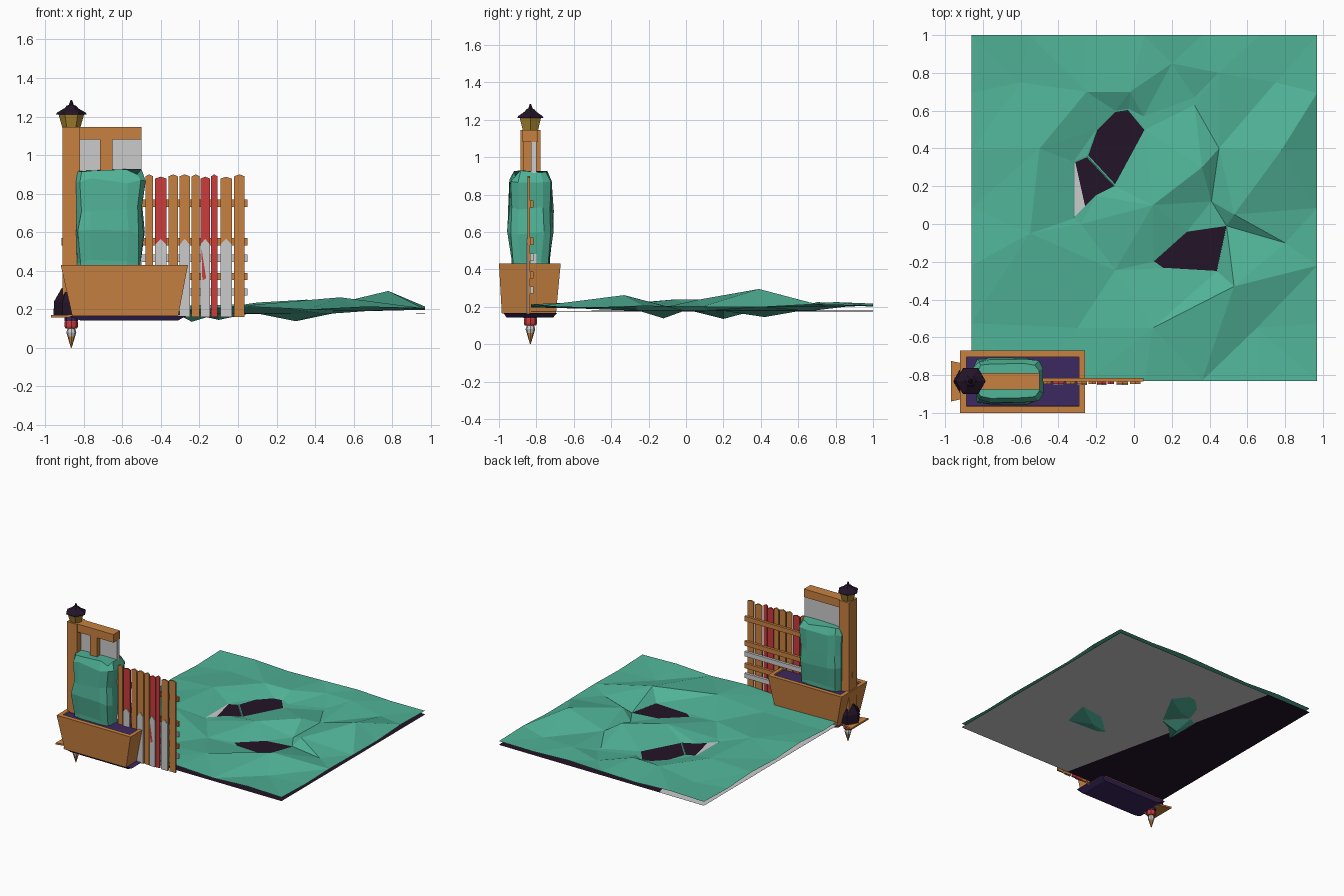
import bpy, bmesh, math, random
from mathutils import Vector
from mathutils.geometry import delaunay_2d_cdt

if "Cube" in bpy.data.objects:
    bpy.data.objects.remove(bpy.data.objects["Cube"])

random.seed(4)


def material(name, rgb):
    m = bpy.data.materials.new(name)
    m.diffuse_color = (*rgb, 1)
    m.use_nodes = True
    m.node_tree.nodes["Principled BSDF"].inputs["Base Color"].default_value = m.diffuse_color
    return m


GREEN = material("leaf", (.08, .45, .31))
WOOD = material("wood", (.58, .22, .053))
RED = material("red_paint", (.6, .045, .045))
DARK = material("dark", (.017, .007, .021))
PURPLE = material("soil", (.045, .021, .115))
GOLD = material("gold", (.4, .24, .03))


def mesh(name, verts, faces, mat=None, solid=True):
    me = bpy.data.meshes.new(name)
    me.from_pydata(verts, [], faces)
    if solid:
        bm = bmesh.new()
        bm.from_mesh(me)
        bmesh.ops.recalc_face_normals(bm, faces=bm.faces)
        bm.to_mesh(me)
        bm.free()
    if mat:
        me.materials.append(mat)
    ob = bpy.data.objects.new(name, me)
    bpy.context.collection.objects.link(ob)
    return ob


def loft(name, rings, mat=None):
    """Skin rings of equal point count and cap both ends."""
    n = len(rings[0])
    faces = [(k * n + i, k * n + (i + 1) % n, (k + 1) * n + (i + 1) % n, (k + 1) * n + i)
             for k in range(len(rings) - 1) for i in range(n)]
    faces += [tuple(range(n)), tuple(range((len(rings) - 1) * n, len(rings) * n))]
    return mesh(name, [p for r in rings for p in r], faces, mat)


def rect(x0, x1, y0, y1, z):
    return [(x0, y0, z), (x1, y0, z), (x1, y1, z), (x0, y1, z)]


def box(name, x0, x1, y0, y1, z0, z1, mat=None):
    return loft(name, [rect(x0, x1, y0, y1, z0), rect(x0, x1, y0, y1, z1)], mat)


CX, CY = -.865, -.832


def turned(name, profile, mat=None, sides=6):
    """Stack of (radius, z) rings around the post axis."""
    return loft(name, [[(CX + r * math.cos(math.tau * i / sides), CY + r * math.sin(math.tau * i / sides), z)
                        for i in range(sides)] for r, z in profile], mat)


# Ground: faceted sheet with two hollows
X0, X1, Y0, Y1, LEVEL = -.86, .97, -.83, 1.0, .178
pit_a = [(-.32, .03), (-.28, 0), (-.2, .15), (-.1, .2), (.06, .5), (.32, .63), (.32, .67),
         (.05, .57), (-.03, .61), (-.1, .6), (-.2, .5), (-.25, .36), (-.32, .33)]
pit_b = [(-.1, -.245), (.15, -.235), (.44, -.25), (.49, -.01), (.41, .12), (.28, -.04), (.1, -.2)]
hills = [(-.24, .2, .135), (-.1, .42, .145), (.3, -.12, .138), (.78, .39, .295), (.53, -.33, .262),
         (.36, .3, .25), (.53, .05, .235), (.1, .1, .235), (-.02, .7, .225), (-.25, .7, .22),
         (-.5, .4, .235), (-.55, -.05, .24), (-.6, .75, .2), (-.3, -.55, .19), (.1, -.55, .225),
         (.65, -.55, .19), (.8, -.1, .2), (.45, .4, .2), (.45, .8, .225), (.75, .75, .2), (.2, .85, .2)]
pts, heights, cons = [], [], []
N = 6
for i in range(N):
    t = i / N
    for x, y in ((X0 + t * (X1 - X0), Y0), (X1, Y0 + t * (Y1 - Y0)),
                 (X1 - t * (X1 - X0), Y1), (X0, Y1 - t * (Y1 - Y0))):
        pts.append(Vector((x, y)))
        heights.append(.207 + (random.uniform(-.012, .012) if i else 0))
for pit in (pit_a, pit_b):
    s = len(pts)
    cons += [(s + i, s + (i + 1) % len(pit)) for i in range(len(pit))]
    pts += [Vector(p) for p in pit]
    heights += [LEVEL] * len(pit)
for x, y, z in hills:
    pts.append(Vector((x, y)))
    heights.append(z)
v2, _, tris, orig, _, _ = delaunay_2d_cdt(pts, cons, [], 0, 1e-5)
zs = [heights[o[0]] if o else LEVEL for o in orig]
mesh("grass_ground", [(p.x, p.y, z) for p, z in zip(v2, zs)], tris, GREEN, False)

# Ground underlays: a grey sheet crossed by a dark one
mesh("grey_underlay", rect(X0, X1, Y0, Y1, .176), [(0, 1, 2, 3)], None, False)
tilt = .003
mesh("dark_underlay", [(x, y, .176 + tilt * (x + .2) + d) for (x, y, _), d in
                       zip(rect(X0, X1, Y0, Y1, 0), (0, -.001, 0, .001))], [(0, 1, 2), (0, 2, 3)], DARK, False)

# Planter with hollow tapered box, soil and underside
loft("planter", [rect(-.86, -.31, -.985, -.695, .165), rect(-.92, -.26, -1, -.67, .43),
                 rect(-.888, -.29, -.965, -.703, .43), rect(-.875, -.305, -.955, -.71, .34)], WOOD)
loft("planter_lining", [rect(-.886, -.292, -.963, -.705, .42), rect(-.872, -.306, -.953, -.713, .42),
                        rect(-.865, -.315, -.945, -.72, .36)], PURPLE)
loft("planter_underside", [rect(-.82, -.31, -.96, -.71, .143), rect(-.88, -.265, -.975, -.69, .166)], PURPLE)

# Hedge: jittered stack of rounded rectangles
rings = []
for z, sx, sy in ((.35, .17, .1), (.45, .175, .108), (.6, .186, .13), (.72, .18, .124),
                  (.87, .187, .122), (.915, .165, .095)):
    ring = []
    for i in range(12):
        a = math.tau * (i + .5) / 12
        c, s = math.cos(a), math.sin(a)
        x, y = [math.copysign(abs(q) ** .45, q) for q in (c, s)]
        j = random.uniform(.93, 1.03)
        ring.append((-.668 + sx * x * j, -.83 + sy * y * j,
                     z + random.uniform(-.018, .014) * (z > .4)))
    rings.append(ring)
loft("hedge", rings, GREEN)

# Post, header beam and panel
box("post", -.91, -.82, -.885, -.778, .16, 1.145, WOOD)
box("header_beam", -.825, -.5, -.875, -.79, 1.08, 1.145, WOOD)
box("back_panel", -.82, -.5, -.83, -.8, .3, 1.08)
box("panel_stile", -.715, -.65, -.87, -.83, .4, 1.08, WOOD)

# Lantern on the post
turned("lantern_glass", [(.046, 1.14), (.066, 1.21)], GOLD)
turned("lantern_hood", [(.08, 1.21), (.075, 1.22), (.036, 1.243), (.024, 1.256), (.013, 1.26), (.004, 1.285)], DARK)

# Base plate, dark foot and pointed finial below
loft("base_plate", [[(-.97, -.94, z), (-.8, -.9, z), (-.8, -.76, z), (-.97, -.725, z)] for z in (.157, .17)], WOOD)
turned("dark_foot", [(.092, .17), (.09, .24), (.05, .31)], DARK)
turned("finial_collar", [(.036, .14), (.036, .165)], PURPLE, 8)
turned("finial_ring", [(.03, .1), (.035, .11), (.035, .135), (.028, .145)], RED, 8)
turned("finial_neck", [(.02, .06), (.026, .08), (.018, .105)], None, 8)
turned("finial_tip", [(.002, 0), (.017, .05), (.022, .075)], WOOD, 8)

# Fence slats
slats = [(-.48, -.44, WOOD), (-.43, -.37, RED), (-.36, -.312, WOOD), (-.303, -.25, WOOD), (-.24, -.2, WOOD),
         (-.195, -.145, RED), (-.14, -.107, RED), (-.092, -.032, WOOD), (-.02, .035, WOOD)]


def slat(name, x0, x1, y0, y1, top, drop, mat=None):
    m = (x0 + x1) / 2
    outline = [(x0, .16), (x1, .16), (x1, top - drop), (m, top), (x0, top - drop)]
    return loft(name, [[(x, y, z) for x, z in outline] for y in (y0, y1)], mat)


for i, (a, b, mat) in enumerate(slats):
    slat(f"fence_slat_{i}", a, b, -.847, -.835, .9 if i % 2 == 0 or i == 3 else .888, .01, mat)
    if i in (1, 3, 5, 7):
        slat(f"grey_picket_{i}", a, b, -.853, -.847, .565, .03)

# Paint streak on one picket
mesh("paint_streak", [(-.19, -.854, .52), (-.165, -.854, .36), (-.185, -.854, .35)], [(0, 2, 1)], RED, False)

# Fence rails
for i, (z, mat) in enumerate([(.75, WOOD), (.55, WOOD), (.465, None), (.37, WOOD), (.29, None)]):
    left = -.915 if i == 1 else -.5
    box(f"fence_rail_{i}", left, .05, -.835, -.815, z - .019, z + .019, mat)
